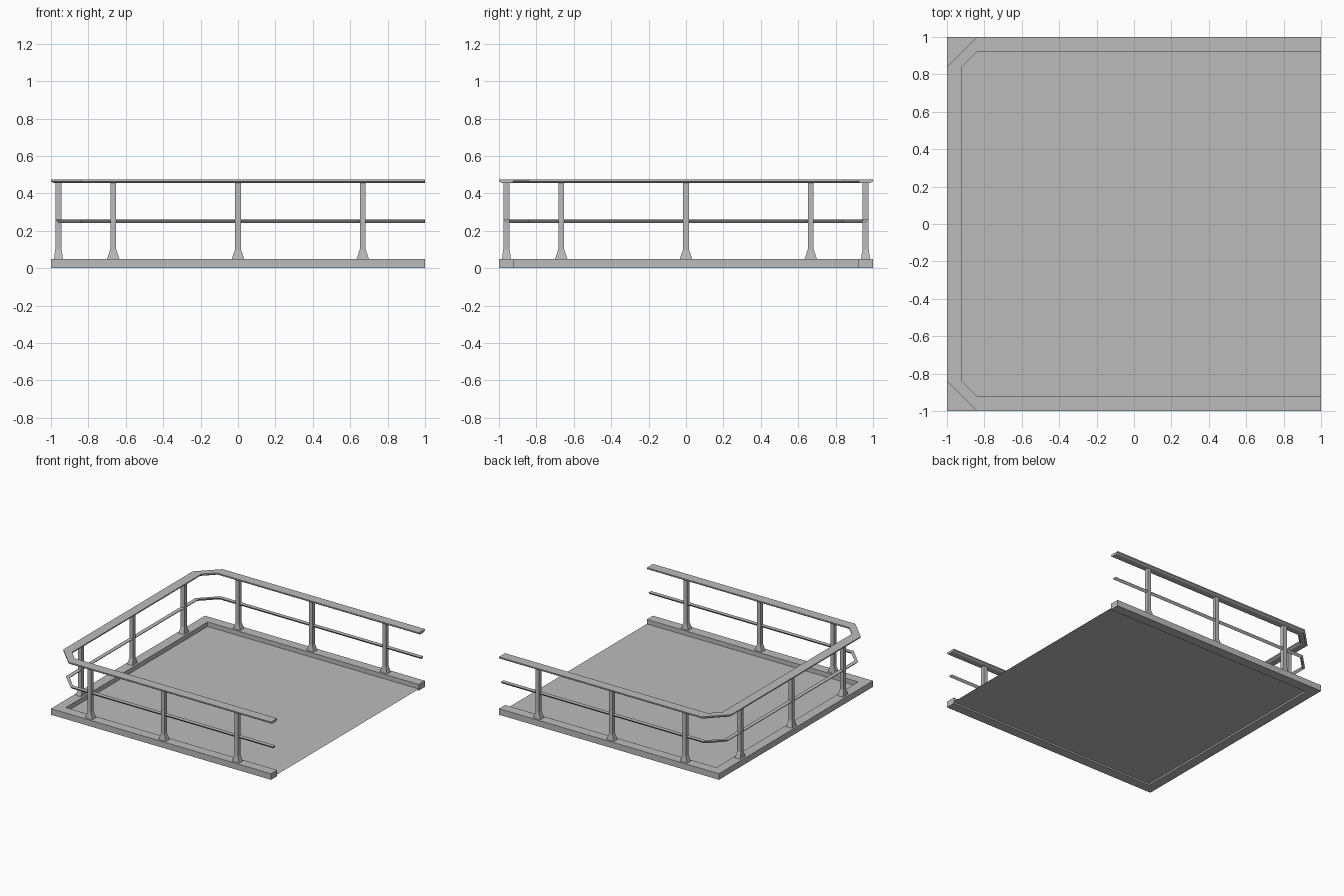
import bpy
import bmesh
from mathutils import Vector

cube = bpy.data.objects.get("Cube")
if cube:
    bpy.data.objects.remove(cube, do_unlink=True)

grey = bpy.data.materials.new("plain_grey")
grey.use_nodes = True
colour = (0.5, 0.5, 0.5, 1)
grey.diffuse_color = colour
grey.node_tree.nodes["Principled BSDF"].inputs["Base Color"].default_value = colour

EDGE = 0.96      # centre line of curb, posts and rails
HALF = 0.04      # half width of curb and handrail
CURB_TOP = 0.05
CORNER = 0.84    # where the rails start to cut the corner


def finish(name, bm):
    bmesh.ops.recalc_face_normals(bm, faces=bm.faces)
    mesh = bpy.data.meshes.new(name)
    bm.to_mesh(mesh)
    bm.free()
    mesh.materials.append(grey)
    obj = bpy.data.objects.new(name, mesh)
    bpy.context.collection.objects.link(obj)
    return obj


def loft(name, rings):
    """Closed solid through a list of equal-sized rings of points."""
    bm = bmesh.new()
    loops = [[bm.verts.new(p) for p in ring] for ring in rings]
    for a, b in zip(loops, loops[1:]):
        for i in range(len(a)):
            j = (i + 1) % len(a)
            bm.faces.new((a[i], a[j], b[j], b[i]))
    bm.faces.new(loops[0])
    bm.faces.new(loops[-1])
    return finish(name, bm)


def sweep(name, profile, corner):
    """Run a (side, height) profile round the three closed sides."""
    x, y = Vector((1, 0, 0)), Vector((0, 1, 0))
    if corner == EDGE:   # square, mitred corners
        stations = [((1, -EDGE), -y), ((-EDGE, -EDGE), -x - y),
                    ((-EDGE, EDGE), y - x), ((1, EDGE), y)]
    else:                # cut corners
        stations = [((1, -EDGE), -y), ((-corner, -EDGE), -y),
                    ((-EDGE, -corner), -x), ((-EDGE, corner), -x),
                    ((-corner, EDGE), y), ((1, EDGE), y)]
    return loft(name, [[Vector((px, py, z)) + out * s for s, z in profile]
                       for (px, py), out in stations])


# Curb round three sides, open on +x
sweep("curb", [(-HALF, 0), (HALF, 0), (HALF, CURB_TOP), (-HALF, CURB_TOP)], EDGE)

# Thin floor sheet set between the curbs
bm = bmesh.new()
inner = EDGE - HALF
bm.faces.new([bm.verts.new((px, py, 0.013)) for px, py in
              ((-inner, -inner), (1, -inner), (1, inner), (-inner, inner))])
finish("floor", bm)

# Flat handrail with a bevelled underside, and a V-shaped middle rail
sweep("handrail", [(-0.025, 0.455), (0.025, 0.455), (HALF, 0.465),
                   (HALF, 0.475), (-HALF, 0.475), (-HALF, 0.465)], CORNER)
sweep("middle_rail", [(0, 0.243), (0.017, 0.261), (-0.017, 0.261)], CORNER)


# Posts with flared feet, three to a side
def post(name, location, along_x):
    rings = []
    for z, along, across in ((CURB_TOP, 0.033, 0.024), (0.1, 0.016, 0.017),
                             (0.457, 0.016, 0.017)):
        dx, dy = (along, across) if along_x else (across, along)
        rings.append([(-dx, -dy, z), (dx, -dy, z), (dx, dy, z), (-dx, dy, z)])
    loft(name, rings).location = location


for i, t in enumerate((-0.667, 0, 0.667), 1):
    post(f"front_post_{i}", (t, -EDGE, 0), True)
    post(f"back_post_{i}", (t, EDGE, 0), True)
    post(f"side_post_{i}", (-EDGE, t, 0), False)
